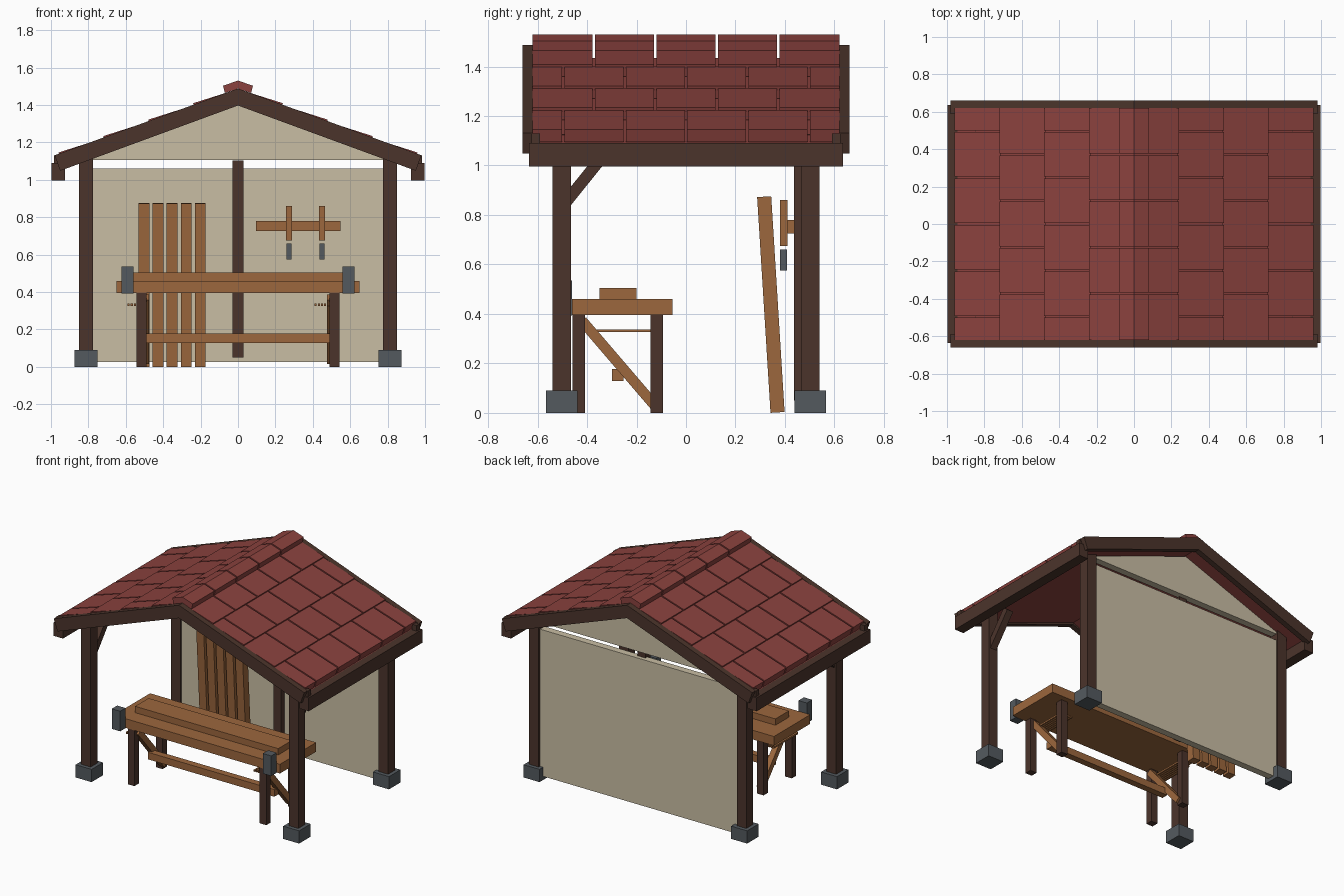
import bpy, bmesh, math
from mathutils import Matrix, Vector

if "Cube" in bpy.data.objects:
    bpy.data.objects.remove(bpy.data.objects["Cube"])


def material(name, rgb):
    m = bpy.data.materials.new(name)
    lin = [c / 12.92 if c < 0.04045 else ((c + 0.055) / 1.055) ** 2.4 for c in (v / 255 for v in rgb)]
    m.diffuse_color = (*lin, 1)
    m.use_nodes = True
    m.node_tree.nodes["Principled BSDF"].inputs["Base Color"].default_value = m.diffuse_color
    return m


RED = material("roof red", (139, 66, 62))
BROWN = material("dark timber", (75, 52, 43))
WOOD = material("light wood", (156, 103, 61))
GREY = material("slate grey", (84, 90, 95))
TAN = material("plaster tan", (201, 190, 164))


def finish(name, bm, mat):
    bmesh.ops.recalc_face_normals(bm, faces=bm.faces[:])
    me = bpy.data.meshes.new(name)
    bm.to_mesh(me)
    bm.free()
    me.materials.append(mat)
    ob = bpy.data.objects.new(name, me)
    bpy.context.collection.objects.link(ob)
    return ob


def box(name, x, y, z, mat):
    """Box from (min, max) ranges."""
    bm = bmesh.new()
    size = [r[1] - r[0] for r in (x, y, z)]
    mid = [(r[1] + r[0]) / 2 for r in (x, y, z)]
    bmesh.ops.create_cube(bm, size=1, matrix=Matrix.Translation(mid) @ Matrix.Diagonal((*size, 1)))
    return finish(name, bm, mat)


def bar(name, x, a, b, width, thick, mat):
    """Sloped bar in the y-z plane between points a and b."""
    dy, dz = b[0] - a[0], b[1] - a[1]
    bm = bmesh.new()
    m = (Matrix.Translation((x, (a[0] + b[0]) / 2, (a[1] + b[1]) / 2))
         @ Matrix.Rotation(math.atan2(dz, dy), 4, 'X')
         @ Matrix.Diagonal((width, math.hypot(dy, dz), thick, 1)))
    bmesh.ops.create_cube(bm, size=1, matrix=m)
    return finish(name, bm, mat)


def prism(name, pts, spans, mat):
    """x-z outline extruded along each y span."""
    bm = bmesh.new()
    for y0, y1 in spans:
        face = bm.faces.new([bm.verts.new((x, y0, z)) for x, z in pts])
        out = bmesh.ops.extrude_face_region(bm, geom=[face])
        moved = [v for v in out["geom"] if isinstance(v, bmesh.types.BMVert)]
        bmesh.ops.translate(bm, verts=moved, vec=Vector((0, y1 - y0, 0)))
    return finish(name, bm, mat)


SLOPE = 0.366


def split(cuts, end=0.62, gap=0.005):
    """y spans between the given cut positions."""
    edges = [-end - gap] + cuts + [end + gap]
    return [(a + gap, b - gap) for a, b in zip(edges, edges[1:])]


EVEN = split([-0.496, -0.248, 0, 0.248, 0.496])
ODD = split([-0.372, -0.124, 0.124, 0.372])

# Posts, footings and front braces
for s in (-1, 1):
    xs = (s * 0.8125 - 0.0375, s * 0.8125 + 0.0375)
    for t in (-1, 1):
        box("post", xs, (t * 0.502 - 0.0375, t * 0.502 + 0.0375), (0.05, 1.125), BROWN)
        box("footing", (s * 0.8125 - 0.0625, s * 0.8125 + 0.0625),
            (t * 0.502 - 0.064, t * 0.502 + 0.064), (0, 0.09), GREY)
    bar("post_brace", s * 0.8125, (-0.495, 0.84), (-0.31, 1.07), 0.05, 0.047, BROWN)

# Back wall, gable panel and centre stud
box("back_wall", (-0.776, 0.776), (0.475, 0.525), (0.025, 1.06), TAN)
prism("gable_panel", [(-0.776, 1.107), (0.776, 1.107), (0.776, 1.122), (0, 1.405), (-0.776, 1.122)],
      [(0.475, 0.525)], TAN)
box("centre_stud", (-0.03, 0.03), (0.437, 0.497), (0.05, 1.103), BROWN)

# Gable rafters
prism("gable_rafters", [(0, 1.488), (0.98, 1.131), (0.951, 1.048), (0, 1.397), (-0.951, 1.048), (-0.98, 1.131)],
      [(-0.66, -0.62), (0.62, 0.66)], BROWN)

for s in (-1, 1):
    # Eave beam and rafter tips
    box("eave_beam", sorted((s * 0.925, s * 0.998)), (-0.635, 0.635), (0.995, 1.09), BROWN)
    for t in (-1, 1):
        box("rafter_tip", sorted((s * 0.95, s * 0.985)), sorted((t * 0.59, t * 0.625)), (1.07, 1.13), BROWN)
    # Roof deck
    prism("roof_deck", [(0, 1.435), (s * 0.945, 1.435 - SLOPE * 0.945),
                        (s * 0.945, 1.41 - SLOPE * 0.945), (0, 1.41)], [(-0.62, 0.62)], RED)
    # Overlapping tile rows
    for r in range(4):
        lip = 0.96 - 0.24 * r
        top = max(lip - 0.25, 0)
        zl, zt = 1.497 - SLOPE * lip, 1.485 - SLOPE * top
        prism("tile_row", [(s * lip, zl), (s * (lip - 0.017), zl - 0.05), (s * top, zt - 0.05), (s * top, zt)],
              ODD if r % 2 else EVEN, RED)

# Ridge caps
prism("ridge_caps", [(0, 1.53), (0.08, 1.503), (0.07, 1.464), (0, 1.488), (-0.07, 1.464), (-0.08, 1.503)], ODD, RED)

# Workbench top, raised board and stretcher
box("bench_top", (-0.65, 0.65), (-0.46, -0.055), (0.395, 0.46), WOOD)
box("bench_board", (-0.56, 0.56), (-0.35, -0.2), (0.46, 0.505), WOOD)
box("bench_stretcher", (-0.495, 0.495), (-0.3, -0.252), (0.128, 0.178), WOOD)
for s in (-1, 1):
    # Bench legs, braces and clamps
    for y in (-0.433, -0.118):
        box("bench_leg", (s * 0.516 - 0.026, s * 0.516 + 0.026), (y - 0.025, y + 0.025), (0, 0.395), BROWN)
    bar("bench_brace", s * 0.495, (-0.42, 0.372), (-0.125, 0.028), 0.04, 0.042, WOOD)
    box("bench_clamp", (s * 0.591 - 0.033, s * 0.591 + 0.033), (-0.52, -0.46), (0.393, 0.535), GREY)
    # Thin rods under the bench
    for i in range(6):
        bar("bench_rod", -0.585 + 0.017 * i + (s > 0), (-0.41, 0.332), (-0.14, 0.332), 0.011, 0.012, WOOD)

# Planks leaning by the wall
for i in range(5):
    bar("leaning_plank", -0.502 + 0.075 * i, (0.37, 0.002), (0.316, 0.874), 0.058, 0.057, WOOD)

# Tool rack with two hanging tools
box("tool_rack", (0.097, 0.547), (0.41, 0.438), (0.725, 0.78), WOOD)
for x in (0.273, 0.449):
    box("tool_handle", (x - 0.017, x + 0.017), (0.38, 0.41), (0.675, 0.86), WOOD)
    box("tool_head", (x - 0.014, x + 0.014), (0.38, 0.408), (0.575, 0.66), GREY)
